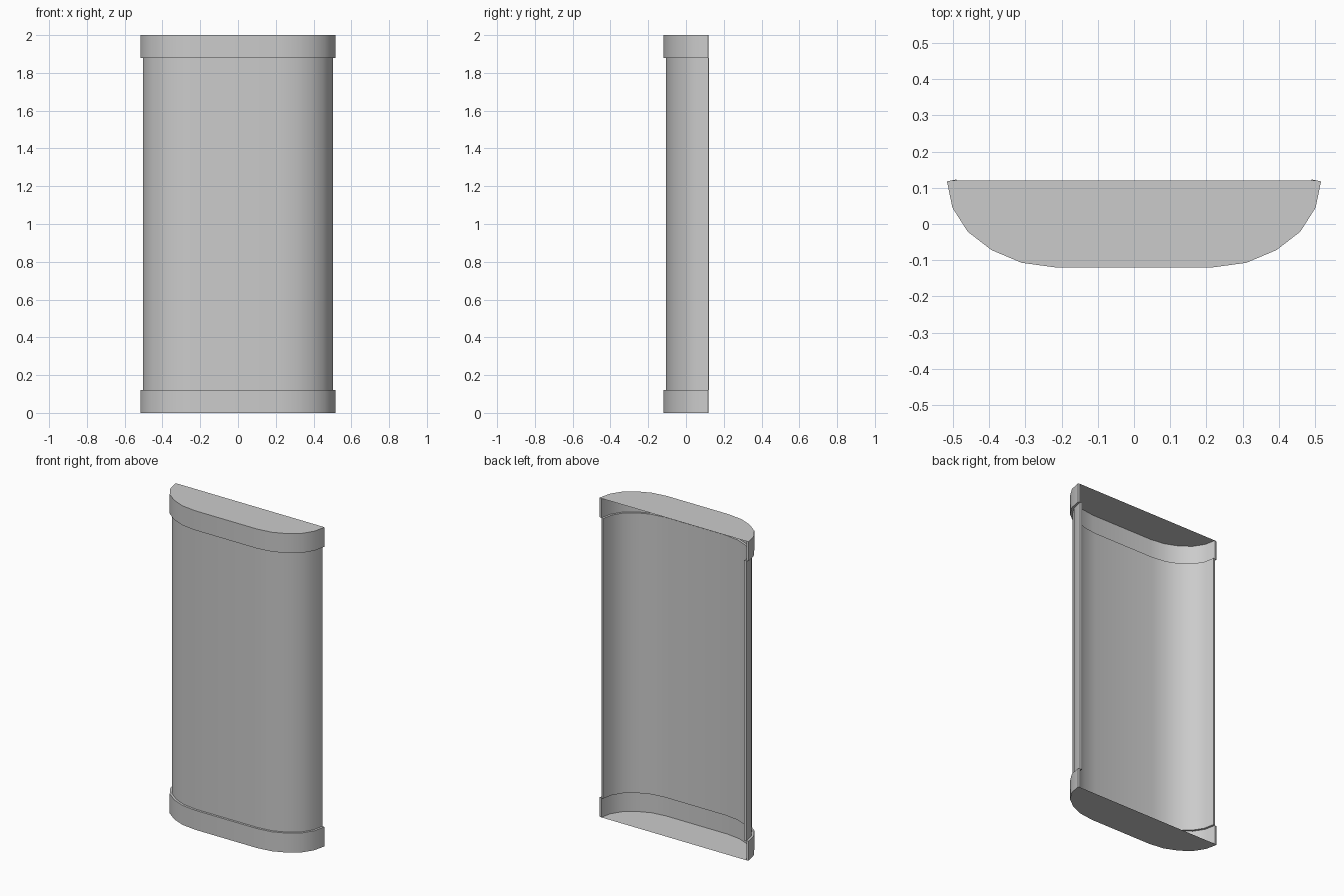
import bpy, bmesh, math
from mathutils import Vector

if "Cube" in bpy.data.objects:
    bpy.data.objects.remove(bpy.data.objects["Cube"])

# Outer outline of the caps, right half from centre front to back edge
HALF = [(0.215, -0.12), (0.31, -0.107), (0.393, -0.072),
        (0.459, -0.021), (0.501, 0.045), (0.516, 0.1175)]
OUTER = [Vector((-x, y)) for x, y in reversed(HALF)] + [Vector(p) for p in HALF]
T = 0.0135     # wall thickness
CAP_H = 0.122


def inset(pts, d):
    """Offset the open outline inwards with mitred corners."""
    normals = []
    for a, b in zip(pts, pts[1:]):
        e = (b - a).normalized()
        normals.append(Vector((-e.y, e.x)))
    out = []
    for i, p in enumerate(pts):
        n1 = normals[max(i - 1, 0)]
        n2 = normals[min(i, len(normals) - 1)]
        out.append(p + (n1 + n2) * d / (1 + n1.dot(n2)))
    return out


def shell(name, outer, z0, z1, plate_z=None):
    """Curved wall with thickness, optionally closed by a flat end plate."""
    loop = outer + inset(outer, T)[::-1]
    n = len(loop)
    bm = bmesh.new()
    low = [bm.verts.new((p.x, p.y, z0)) for p in loop]
    top = [bm.verts.new((p.x, p.y, z1)) for p in loop]
    for i in range(n):
        j = (i + 1) % n
        bm.faces.new((low[i], low[j], top[j], top[i]))
    for ring, z in ((low, z0), (top, z1)):
        if z == plate_z:
            continue
        for i in range(n // 2 - 1):
            q = (ring[i], ring[i + 1], ring[n - 2 - i], ring[n - 1 - i])
            bm.faces.new(q if z == z1 else q[::-1])
    # flat plate spans the whole outline, leaving the back open
    if plate_z is not None:
        k = n // 2
        ring = low if plate_z == z0 else top
        pts = ring[:k + 1] + ring[-1:]
        plate = [bm.verts.new(v.co) for v in pts]
        f = bm.faces.new(plate if plate_z == z1 else plate[::-1])
        f.normal_update()
    mesh = bpy.data.meshes.new(name)
    bm.to_mesh(mesh)
    bm.free()
    ob = bpy.data.objects.new(name, mesh)
    bpy.context.collection.objects.link(ob)
    bpy.ops.object.select_all(action='DESELECT')
    ob.select_set(True)
    bpy.context.view_layer.objects.active = ob
    bpy.ops.object.shade_smooth_by_angle(angle=math.radians(30))
    return ob


# Curved main panel, nested just inside the cap walls
shell("curved_panel", inset(OUTER, T), CAP_H, 2 - CAP_H)
# End caps
shell("bottom_cap", OUTER, 0.0, CAP_H, plate_z=0.0)
shell("top_cap", OUTER, 2 - CAP_H, 2.0, plate_z=2.0)
